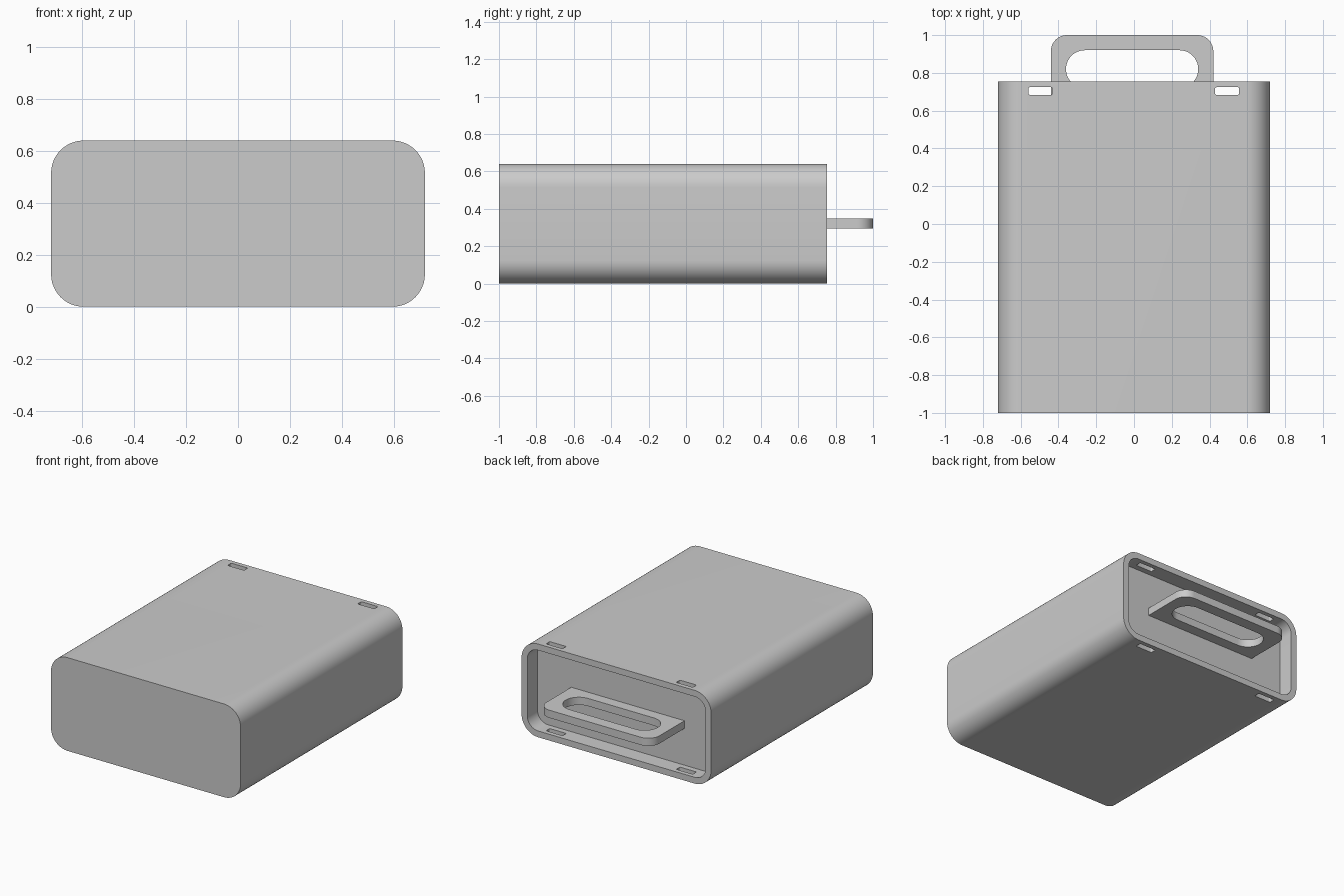
import bpy, bmesh
from math import cos, sin, pi
from mathutils import Vector

if "Cube" in bpy.data.objects:
    bpy.data.objects.remove(bpy.data.objects["Cube"])


def rounded_rect(x0, x1, v0, v1, radii, seg=12):
    """Counter-clockwise outline; radii start at the upper right corner."""
    signs = [(1, 1), (-1, 1), (-1, -1), (1, -1)]
    pts = []
    for i, ((sx, sy), r) in enumerate(zip(signs, radii)):
        cx = x1 - r if sx > 0 else x0 + r
        cy = v1 - r if sy > 0 else v0 + r
        n = seg if r > 0 else 0
        for k in range(n + 1):
            a = pi / 2 * (i + (k / n if n else 0))
            pts.append((cx + r * cos(a), cy + r * sin(a)))
    return pts


def loft(name, loops):
    """Skin a list of equal-length point loops and cap both ends."""
    bm = bmesh.new()
    rings = [[bm.verts.new(p) for p in loop] for loop in loops]
    for a, b in zip(rings, rings[1:]):
        for i in range(len(a)):
            j = (i + 1) % len(a)
            bm.faces.new((a[i], a[j], b[j], b[i]))
    bm.faces.new(rings[0])
    bm.faces.new(rings[-1])
    bmesh.ops.recalc_face_normals(bm, faces=bm.faces)
    mesh = bpy.data.meshes.new(name)
    bm.to_mesh(mesh)
    bm.free()
    ob = bpy.data.objects.new(name, mesh)
    bpy.context.collection.objects.link(ob)
    return ob


def slab(name, outline, z0, z1):
    return loft(name, [[Vector((x, y, z)) for x, y in outline] for z in (z0, z1)])


def cut(ob, cutter):
    mod = ob.modifiers.new("cut", 'BOOLEAN')
    mod.operation = 'DIFFERENCE'
    mod.solver = 'EXACT'
    mod.object = cutter
    bpy.context.view_layer.objects.active = ob
    bpy.ops.object.modifier_apply(modifier=mod.name)
    bpy.data.objects.remove(cutter, do_unlink=True)


def smooth(ob):
    bpy.ops.object.select_all(action='DESELECT')
    ob.select_set(True)
    bpy.context.view_layer.objects.active = ob
    bpy.ops.object.shade_smooth_by_angle()


# Case body: closed front, recessed back panel inside a thin rim
W, H, BACK, PANEL, WALL, R = 0.72, 0.64, 0.755, 0.645, 0.043, 0.125
outer = rounded_rect(-W, W, 0, H, [R] * 4)
inner = rounded_rect(-W + WALL, W - WALL, WALL, H - WALL, [R - WALL] * 4)
case = loft("case_body", [[Vector((x, y, z)) for x, z in outline]
                          for outline, y in ((outer, -1), (outer, BACK),
                                             (inner, BACK), (inner, PANEL))])

# Slots through the top and bottom of the rim
for cx in (-0.496, 0.493):
    outline = rounded_rect(cx - 0.063, cx + 0.063, 0.684, 0.724, [0.006] * 4, 4)
    cut(case, slab("slot_cutter", outline, -0.1, H + 0.1))
smooth(case)

# Carry handle with a stadium-shaped grip opening
handle = slab("handle", rounded_rect(-0.44, 0.42, PANEL - 0.003, 1.0,
                                     [0.085, 0.085, 0, 0]), 0.295, 0.348)
cut(handle, slab("grip_cutter", rounded_rect(-0.36, 0.34, 0.72, 0.92,
                                             [0.0999] * 4), 0.2, 0.45))
smooth(handle)
